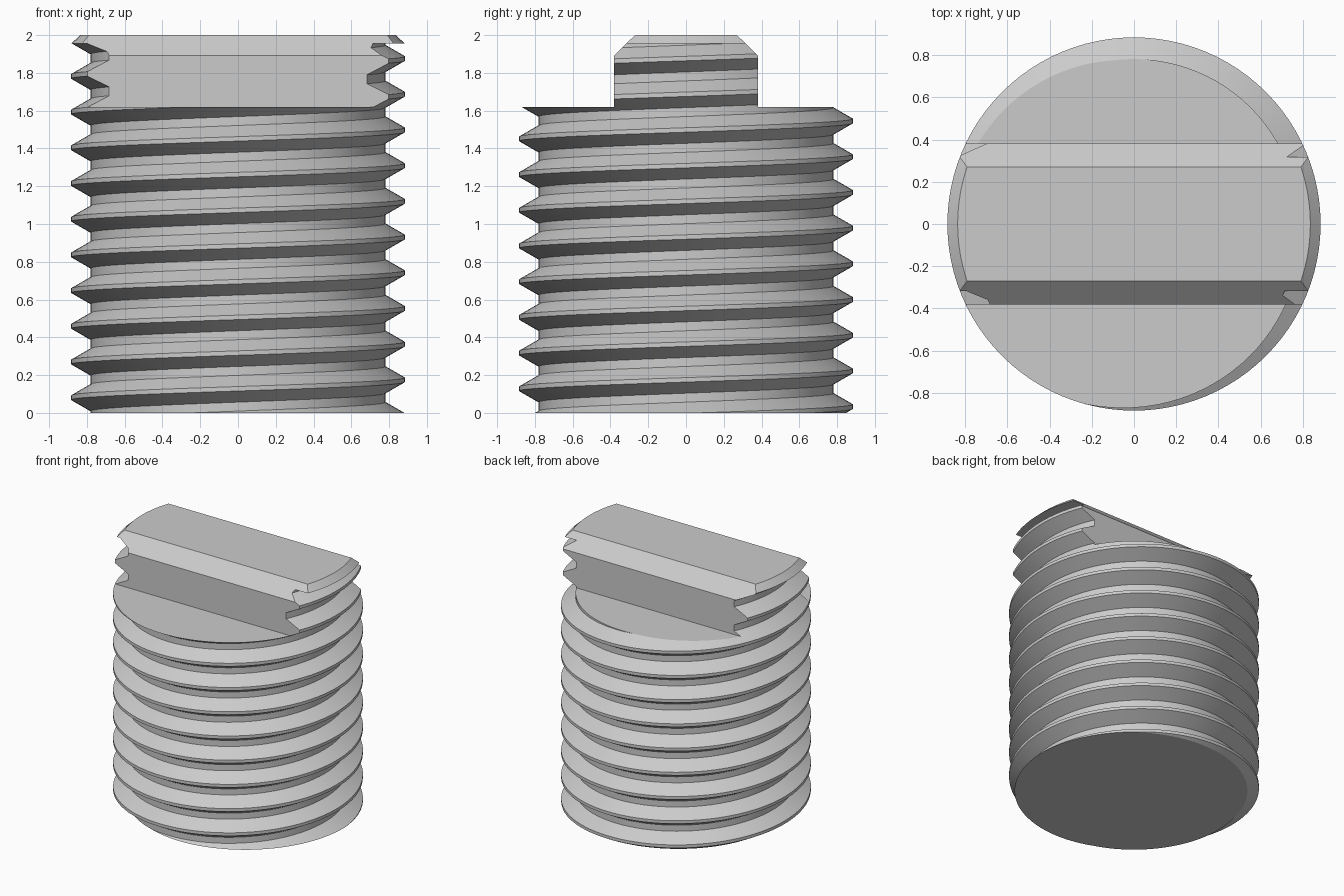
import bpy, bmesh
from math import cos, sin, pi, radians
from mathutils import Vector

cube = bpy.data.objects.get("Cube")
if cube:
    bpy.data.objects.remove(cube, do_unlink=True)

PITCH, CREST, ROOT = 0.189, 0.8835, 0.781
START = 0.175          # height of a crest on the +x side
SEGS = 96
SHOULDER, RIM = 1.62, 1.955
TANG_Y, TANG_TOP_Y, CHAMFER_Z = 0.38, 0.27, 1.893

steel = bpy.data.materials.new("steel_grey")
steel.use_nodes = True
grey = (0.6, 0.6, 0.6, 1)
steel.diffuse_color = grey
steel.node_tree.nodes["Principled BSDF"].inputs["Base Color"].default_value = grey


def threaded_tube():
    """Right-handed helical skin, longer than needed at both ends."""
    bm = bmesh.new()
    profile = [(-PITCH / 16, CREST), (PITCH / 16, CREST),
               (PITCH * 3 / 8, ROOT), (PITCH * 5 / 8, ROOT)]
    rows = []
    for i in range(-4 * SEGS, 13 * SEGS + 1):
        a = 2 * pi * i / SEGS
        z = START + PITCH * i / SEGS
        rows.append([bm.verts.new((r * cos(a), r * sin(a), z + dz)) for dz, r in profile])
    for i in range(len(rows) - SEGS - 1):
        here = rows[i] + [rows[i + SEGS][0]]
        there = rows[i + 1] + [rows[i + 1 + SEGS][0]]
        for k in range(4):
            bm.faces.new((here[k], there[k], there[k + 1], here[k + 1]))
    return bm


def cut(bm, point, normal):
    """Remove everything on the normal side of a plane and cap the opening."""
    res = bmesh.ops.bisect_plane(bm, geom=bm.verts[:] + bm.edges[:] + bm.faces[:], dist=1e-6,
                                 plane_co=point, plane_no=Vector(normal).normalized(),
                                 clear_outer=True)
    edges = [e for e in res["geom_cut"] if isinstance(e, bmesh.types.BMEdge) and e.is_boundary]
    bmesh.ops.edgeloop_fill(bm, edges=edges)


def cut_tang(bm):
    """Two flat sides and the sloping edges above them."""
    for s in (-1, 1):
        cut(bm, (0, s * TANG_Y, 0), (0, s, 0))
        cut(bm, (0, s * TANG_TOP_Y, 2), (0, s * (2 - CHAMFER_Z), TANG_Y - TANG_TOP_Y))


def finish(bm, name):
    bmesh.ops.recalc_face_normals(bm, faces=bm.faces[:])
    mesh = bpy.data.meshes.new(name)
    bm.to_mesh(mesh)
    bm.free()
    mesh.materials.append(steel)
    obj = bpy.data.objects.new(name, mesh)
    bpy.context.collection.objects.link(obj)
    bpy.ops.object.select_all(action='DESELECT')
    obj.select_set(True)
    bpy.context.view_layer.objects.active = obj
    bpy.ops.object.shade_smooth_by_angle(angle=radians(25))


# Threaded shank
bm = threaded_tube()
cut(bm, (0, 0, 0), (0, 0, -1))
cut(bm, (0, 0, SHOULDER), (0, 0, 1))
finish(bm, "threaded_shank")

# Threaded tang standing on the shoulder
bm = threaded_tube()
cut(bm, (0, 0, SHOULDER), (0, 0, -1))
cut(bm, (0, 0, RIM), (0, 0, 1))
cut_tang(bm)
finish(bm, "threaded_tang")

# Plain bevelled rim closing the tang
bm = bmesh.new()
bmesh.ops.create_cone(bm, cap_ends=True, segments=SEGS, radius1=CREST, radius2=0.835,
                      depth=2 - RIM)
bmesh.ops.translate(bm, verts=bm.verts[:], vec=(0, 0, (2 + RIM) / 2))
cut_tang(bm)
finish(bm, "tang_rim")
